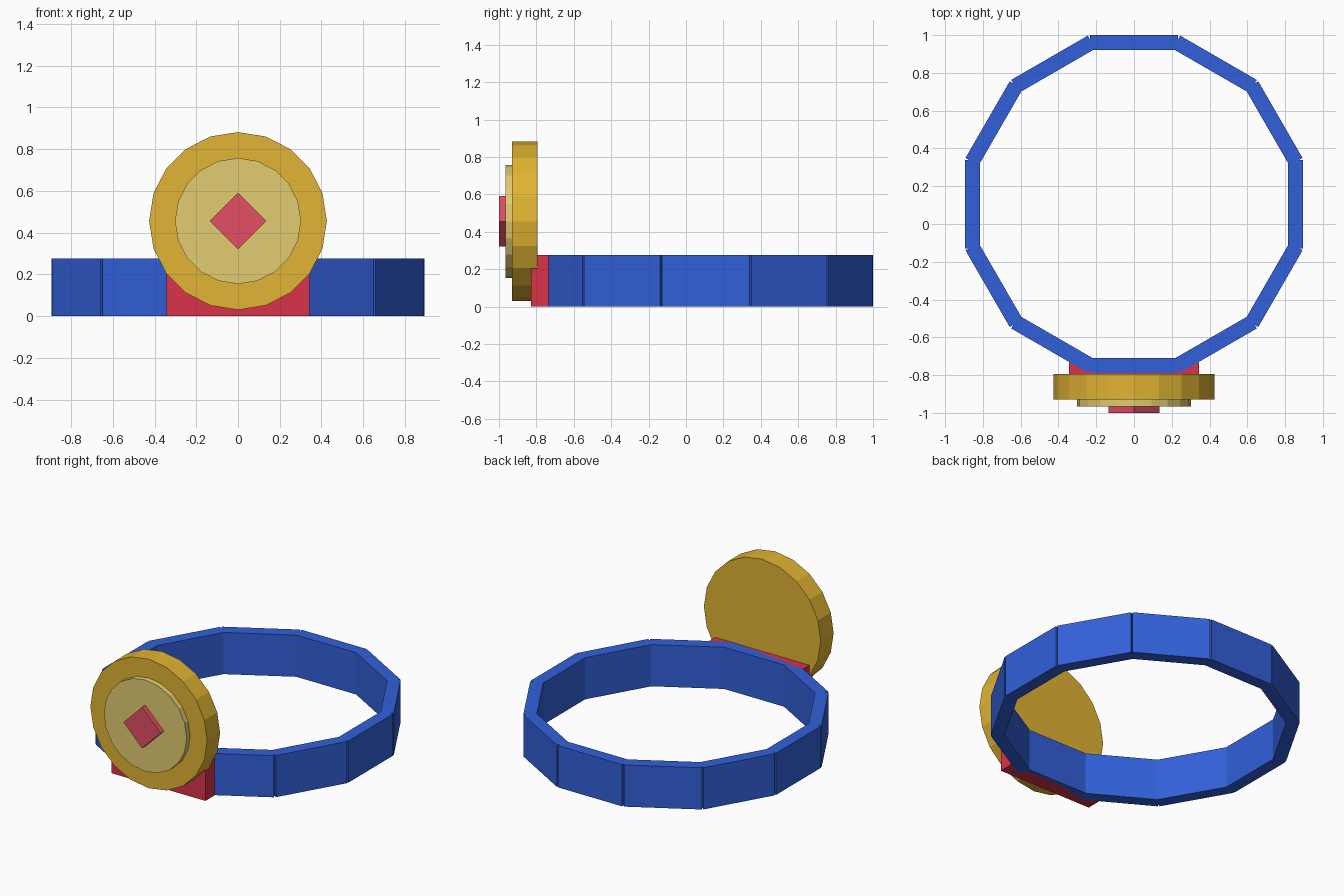
import bpy
from math import pi, sin, cos
from mathutils import Matrix, Vector

cube = bpy.data.objects.get("Cube")
if cube:
    bpy.data.objects.remove(cube, do_unlink=True)


def make_material(name, rgb):
    # Convert display values to linear
    linear = [((c / 255 + 0.055) / 1.055) ** 2.4 for c in rgb] + [1.0]
    mat = bpy.data.materials.new(name)
    mat.use_nodes = True
    mat.diffuse_color = linear
    mat.node_tree.nodes["Principled BSDF"].inputs["Base Color"].default_value = linear
    return mat


blue = make_material("royal blue", (50, 96, 218))
gold = make_material("gold", (226, 180, 51))
pale_gold = make_material("pale gold", (225, 204, 112))
red = make_material("crimson", (217, 51, 72))
rose = make_material("rose red", (226, 79, 99))


def box(name, center, size, mat, turn=0.0):
    bpy.ops.mesh.primitive_cube_add(size=1)
    obj = bpy.context.object
    obj.name = name
    obj.data.transform(Matrix.Translation(Vector(center))
                       @ Matrix.Rotation(turn, 4, "Z")
                       @ Matrix.Diagonal((*size, 1)))
    obj.data.materials.append(mat)
    return obj


def disc(name, sides, radius, front, back, mat):
    # Upright prism facing the front, with a corner at the top
    bpy.ops.mesh.primitive_cylinder_add(vertices=sides, radius=radius, depth=back - front)
    obj = bpy.context.object
    obj.name = name
    obj.data.transform(Matrix.Translation((0, (front + back) / 2, 0.456))
                       @ Matrix.Rotation(pi / 2, 4, "X"))
    obj.data.materials.append(mat)
    return obj


# Belt: twelve straight segments around a ring
HEIGHT = 0.275
THICK = 0.08
MID_RADIUS = 0.895 - THICK / 2
RING_Y = 0.105
for i in range(12):
    a = i * pi / 6
    box(f"belt_segment_{i + 1}",
        (MID_RADIUS * cos(a), RING_Y + MID_RADIUS * sin(a), HEIGHT / 2),
        (THICK, 0.468, HEIGHT), blue, a)

# Buckle mount behind the medallion
box("buckle_mount", (0, -0.782, HEIGHT / 2), (0.686, 0.096, HEIGHT), red)

# Medallion: stacked discs with a diamond gem
disc("medallion_rim", 20, 0.426, -0.93, -0.795, gold)
disc("medallion_face", 20, 0.302, -0.966, -0.93, pale_gold)
disc("diamond_gem", 4, 0.136, -1.0, -0.966, rose)
